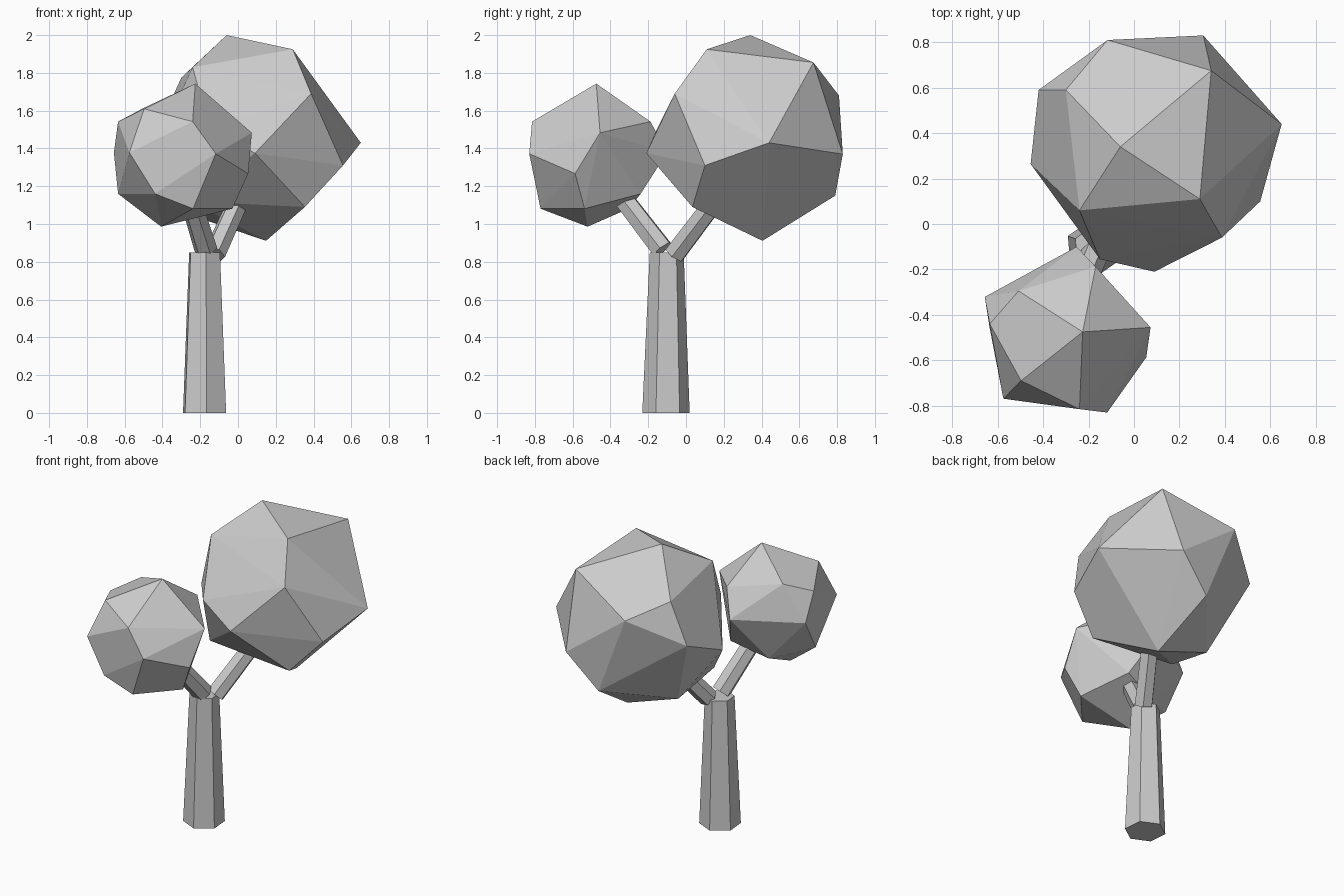
import bpy
import bmesh
import math
from mathutils import Vector

cube = bpy.data.objects.get("Cube")
if cube:
    bpy.data.objects.remove(cube, do_unlink=True)

# One plain grey for the whole tree
grey = bpy.data.materials.new("plain_grey")
grey.use_nodes = True
grey.diffuse_color = (0.6, 0.6, 0.6, 1)
shader = next(n for n in grey.node_tree.nodes if n.type == "BSDF_PRINCIPLED")
shader.inputs["Base Color"].default_value = grey.diffuse_color
shader.inputs["Roughness"].default_value = 0.9


def finish(name, bm):
    """Turn a bmesh into a flat shaded object with the shared material."""
    bmesh.ops.recalc_face_normals(bm, faces=bm.faces[:])
    mesh = bpy.data.meshes.new(name)
    bm.to_mesh(mesh)
    bm.free()
    mesh.materials.append(grey)
    obj = bpy.data.objects.new(name, mesh)
    bpy.context.collection.objects.link(obj)
    return obj


def limb(name, start, end, start_radius, end_radius, turn=0):
    """Six sided tapered post running from start to end."""
    start, end = Vector(start), Vector(end)
    axis = end - start
    bm = bmesh.new()
    bmesh.ops.create_cone(bm, cap_ends=True, segments=6, radius1=start_radius,
                          radius2=end_radius, depth=axis.length)
    for v in bm.verts:
        v.co.z += axis.length / 2
    obj = finish(name, bm)
    # Keep the upright trunk exactly upright, aim the branches along their axis
    obj.rotation_mode = "QUATERNION"
    spin = Vector((0, 0, 1)).rotation_difference(axis)
    obj.rotation_quaternion = spin @ Vector((1, 0, 0)).rotation_difference(
        Vector((math.cos(turn), math.sin(turn), 0)))
    obj.location = start
    return obj


def crown(name, corners):
    """Faceted foliage: the convex hull around its corner points."""
    bm = bmesh.new()
    for corner in corners:
        bm.verts.new(corner)
    hull = bmesh.ops.convex_hull(bm, input=bm.verts[:])
    inside = {g for g in hull["geom_interior"] if isinstance(g, bmesh.types.BMVert)}
    bmesh.ops.delete(bm, geom=list(inside), context="VERTS")
    # Merge neighbouring triangles that are practically one facet
    bmesh.ops.dissolve_limit(bm, angle_limit=math.radians(2),
                             verts=bm.verts[:], edges=bm.edges[:])
    return finish(name, bm)


# Trunk and its fork (a first corner turn of 35 degrees equals 5 + 30)
limb("trunk", (-.177, -.106, 0), (-.177, -.102, .85), .126, .09, math.radians(35 - 30))
limb("front_branch", (-.17, -.125, .865), (-.29, -.42, 1.25), .062, .055, math.radians(20))
limb("back_branch", (-.125, -.06, .84), (.06, .25, 1.25), .06, .055, math.radians(20))

# Large crown at the back, listed from top to bottom
crown("large_crown", [
    (-.06, .34, 2), (.29, .11, 1.925), (.34, .675, 1.855), (-.24, .06, 1.83),
    (-.3, .59, 1.775), (.387, -.06, 1.69), (-.116, .81, 1.68),
    (-.42, .59, 1.51), (-.15, -.155, 1.5), (.65, .44, 1.43),
    (.09, -.21, 1.375), (.305, .83, 1.37), (-.455, .264, 1.37),
    (.556, .1, 1.31), (.093, .79, 1.15), (-.25, .06, 1.12),
    (.354, .034, 1.09), (-.23, .41, 1.04), (.148, .405, .911),
])

# Small crown at the front, listed from top to bottom
crown("small_crown", [
    (-.226, -.475, 1.743), (-.497, -.69, 1.61), (-.508, -.295, 1.61),
    (-.635, -.44, 1.542), (-.24, -.815, 1.542), (-.169, -.188, 1.542),
    (.073, -.455, 1.483), (-.575, -.769, 1.378), (-.657, -.321, 1.378),
    (-.253, -.1, 1.378), (-.118, -.83, 1.372), (.054, -.587, 1.267),
    (-.439, -.785, 1.16), (-.635, -.46, 1.16), (-.16, -.24, 1.16),
    (-.238, -.77, 1.081), (-.03, -.537, 1.081), (-.396, -.304, 1.081),
    (-.407, -.521, .986),
])
